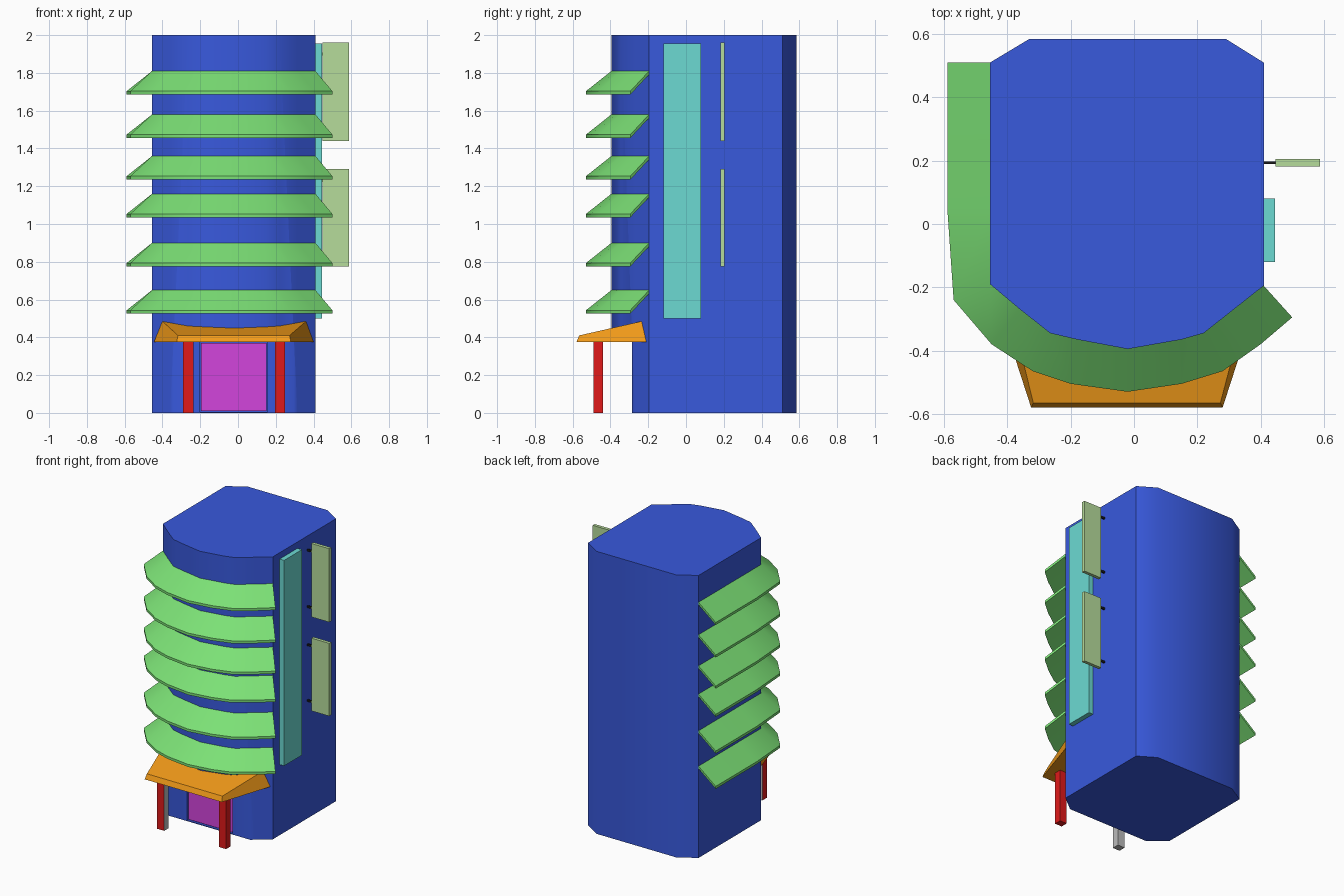
import bpy, bmesh

if "Cube" in bpy.data.objects:
    bpy.data.objects.remove(bpy.data.objects["Cube"])


def material(name, rgb):
    m = bpy.data.materials.new(name)
    m.diffuse_color = (*rgb, 1)
    m.use_nodes = True
    m.node_tree.nodes["Principled BSDF"].inputs["Base Color"].default_value = m.diffuse_color
    return m


BLUE = material("wall_blue", (0.04, 0.1, 0.72))
GREEN = material("fin_green", (0.2, 0.75, 0.18))
CYAN = material("window_cyan", (0.15, 0.7, 0.65))
ORANGE = material("canopy_orange", (0.9, 0.33, 0.01))
RED = material("pillar_red", (0.75, 0.01, 0.01))
GREY = material("pillar_grey", (0.5, 0.5, 0.5))
MAGENTA = material("door_magenta", (0.65, 0.06, 0.72))
PALE = material("sign_pale_green", (0.47, 0.72, 0.33))
BLACK = material("bracket_black", (0.01, 0.01, 0.01))


def make(name, bm, mat=None):
    bmesh.ops.recalc_face_normals(bm, faces=bm.faces)
    me = bpy.data.meshes.new(name)
    bm.to_mesh(me)
    bm.free()
    ob = bpy.data.objects.new(name, me)
    bpy.context.collection.objects.link(ob)
    if mat:
        me.materials.append(mat)
    return ob


def loft(name, rings, mat=None):
    """Join closed rings of equal length and cap both ends."""
    bm = bmesh.new()
    vs = [[bm.verts.new(p) for p in r] for r in rings]
    n = len(vs[0])
    for a, b in zip(vs, vs[1:]):
        for i in range(n):
            j = (i + 1) % n
            bm.faces.new((a[i], a[j], b[j], b[i]))
    bm.faces.new(vs[0])
    bm.faces.new(vs[-1])
    return make(name, bm, mat)


def box(name, x, y, z, mat=None):
    ring = [(x[0], y[0]), (x[1], y[0]), (x[1], y[1]), (x[0], y[1])]
    return loft(name, [[(*p, h) for p in ring] for h in z], mat)


def activate(ob):
    bpy.ops.object.select_all(action='DESELECT')
    ob.select_set(True)
    bpy.context.view_layer.objects.active = ob


def smooth(ob, angle):
    activate(ob)
    bpy.ops.object.shade_smooth_by_angle(angle=angle)


# curved wall line, shared by the tower and the fins
wall = [(-.455, .51), (-.455, .05), (-.455, -.19), (-.36, -.27), (-.265, -.345),
        (-.18, -.365), (-.02, -.395), (.15, -.365), (.22, -.345), (.315, -.27),
        (.41, -.195)]
rim = [(-.59, .51), (-.59, .05), (-.57, -.24), (-.45, -.38), (-.32, -.465),
       (-.2, -.505), (-.02, -.53), (.15, -.505), (.28, -.465), (.4, -.38),
       (.5, -.295)]

# tower, with the ground floor front cut flat and a door recess
plan = wall + [(.41, .51), (.29, .585), (-.33, .585)]
tower = loft("tower", [[(*p, z) for p in plan] for z in (0, 2)], BLUE)
cutters = [box("entrance_cutter", (-.8, .8), (-.8, -.285), (-.1, .38)),
           box("door_cutter", (-.2, .155), (-.5, -.26), (.005, .375))]
for c in cutters:
    c.hide_render = True
    activate(tower)
    mod = tower.modifiers.new("cut", 'BOOLEAN')
    mod.operation = 'DIFFERENCE'
    mod.solver = 'EXACT'
    mod.object = c
    bpy.ops.object.modifier_apply(modifier=mod.name)
    bpy.data.objects.remove(c)
smooth(tower, 0.7)

# door
box("door", (-.195, .15), (-.275, -.255), (.01, .37), MAGENTA)

# sloping sunshade fins wrapped round the front and left side
for k, top in enumerate((.65, .90, 1.16, 1.36, 1.58, 1.81)):
    rings = [[(*a, top), (*b, top - .107), (*b, top - .125), (*a, top - .018)]
             for a, b in zip(wall, rim)]
    smooth(loft(f"sunshade_fin_{k + 1}", rings, GREEN), 0.6)

# entrance canopy
loft("canopy", [
    [(-.325, -.58, .375), (.28, -.58, .375), (.40, -.21, .375), (-.445, -.21, .375)],
    [(-.318, -.565, .41), (.273, -.565, .41), (.36, -.235, .485), (-.40, -.235, .485)],
], ORANGE)

# canopy pillars, the left one grey on its inner and rear faces
left = box("left_pillar", (-.29, -.235), (-.49, -.44), (0, .378), RED)
box("right_pillar", (.195, .25), (-.49, -.44), (0, .378), RED)
left.data.materials.append(GREY)
for f in left.data.polygons:
    if f.normal.x > .5 or f.normal.y > .5 or f.normal.z < -.5:
        f.material_index = 1

# window strip on the right side
box("window_strip", (.40, .445), (-.12, .08), (.5, 1.955), CYAN)

# projecting signs with two brackets each
for k, (lo, hi) in enumerate(((.775, 1.29), (1.44, 1.96))):
    box(f"sign_{k + 1}", (.447, .587), (.182, .205), (lo, hi), PALE)
    for side, z in (("lower", lo + .06), ("upper", hi - .06)):
        box(f"sign_{k + 1}_{side}_bracket", (.40, .45), (.189, .198),
            (z - .007, z + .007), BLACK)
